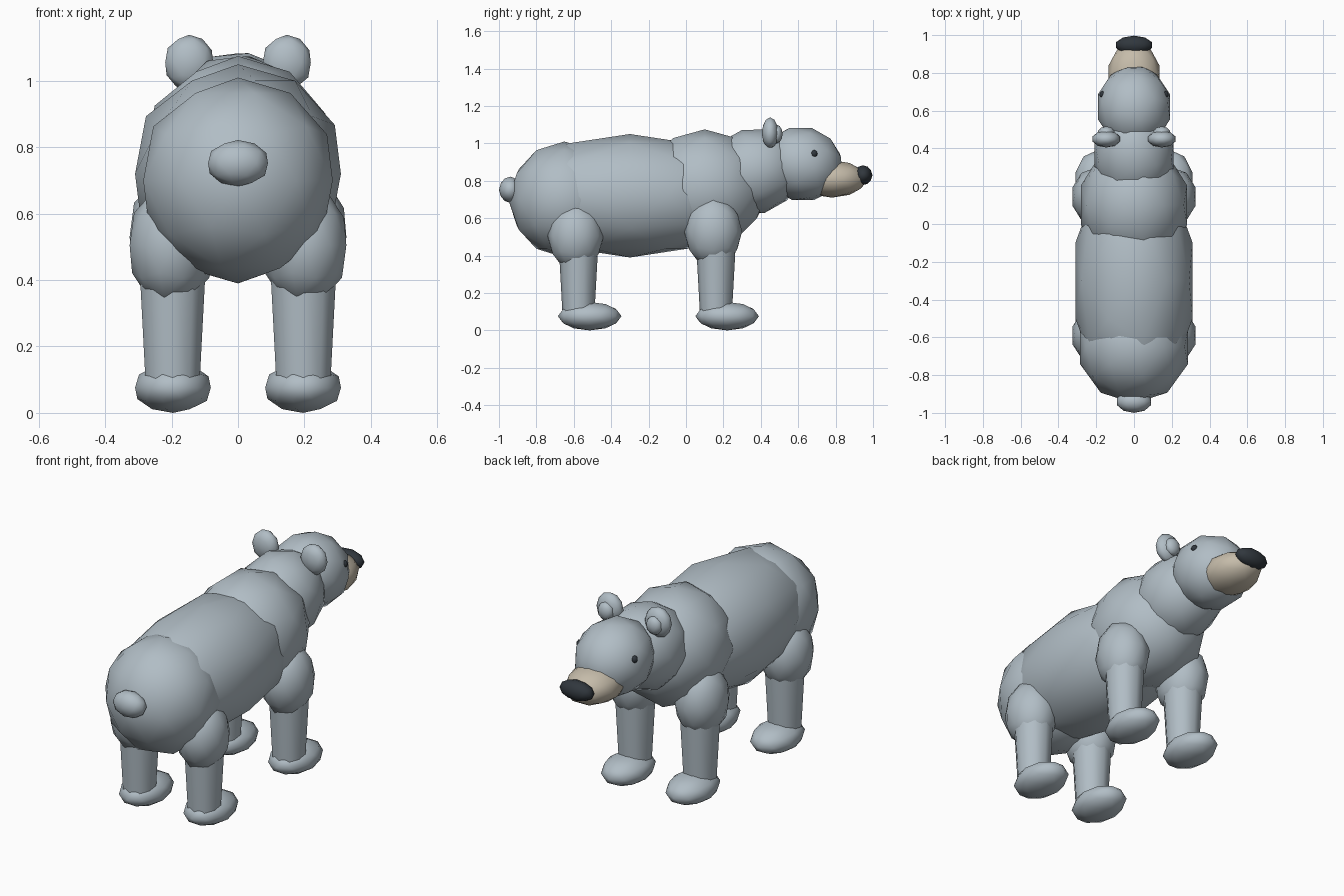
import bpy
from math import radians

cube = bpy.data.objects.get("Cube")
if cube:
    bpy.data.objects.remove(cube, do_unlink=True)


def material(name, color):
    mat = bpy.data.materials.new(name)
    mat.use_nodes = True
    mat.diffuse_color = (*color, 1)
    bsdf = next(n for n in mat.node_tree.nodes if n.type == 'BSDF_PRINCIPLED')
    bsdf.inputs["Base Color"].default_value = (*color, 1)
    bsdf.inputs["Roughness"].default_value = 0.8
    return mat


FUR = material("grey_fur", (0.44, 0.51, 0.56))
TAN = material("tan_muzzle", (0.56, 0.50, 0.40))
DARK = material("dark_nose", (0.03, 0.038, 0.047))


def finish(name, mat):
    obj = bpy.context.object
    obj.name = name
    obj.data.materials.append(mat)
    bpy.ops.object.transform_apply(location=False, rotation=True, scale=True)
    bpy.ops.object.shade_smooth_by_angle(angle=radians(50))
    return obj


def blob(name, center, radii, mat=FUR, tilt=0):
    """Low-poly ellipsoid; positive tilt lifts the forward end."""
    bpy.ops.mesh.primitive_ico_sphere_add(
        subdivisions=2, radius=1, location=center, rotation=(radians(tilt), 0, 0))
    bpy.context.object.scale = radii
    return finish(name, mat)


# Trunk
blob("torso", (0, -0.3, 0.72), (0.326, 0.65, 0.33))
blob("rump", (0, -0.65, 0.7), (0.3, 0.3, 0.31))
blob("chest", (0, 0.1, 0.76), (0.295, 0.34, 0.315))
blob("tail", (0, -0.94, 0.752), (0.095, 0.06, 0.07))

# Neck and head
blob("neck", (0, 0.36, 0.85), (0.22, 0.27, 0.23), tilt=15)
blob("head", (0, 0.62, 0.89), (0.2, 0.225, 0.2), tilt=-15)
blob("muzzle", (0, 0.78, 0.81), (0.142, 0.19, 0.1), TAN)
blob("nose", (0, 0.947, 0.83), (0.1, 0.05, 0.053), DARK)

# Paired parts
for side, s in (("left", 1), ("right", -1)):
    blob(f"{side}_ear", (s * 0.147, 0.45, 1.055), (0.076, 0.045, 0.084))
    blob(f"{side}_inner_ear", (s * 0.147, 0.485, 1.05), (0.045, 0.032, 0.05))
    blob(f"{side}_eye", (s * 0.165, 0.685, 0.945), (0.018, 0.018, 0.02), DARK)

    for end, y, z, ry, rz in (("front", 0.145, 0.53, 0.155, 0.195),
                              ("back", -0.59, 0.505, 0.15, 0.187)):
        blob(f"{side}_{end}_upper_leg", (s * 0.2, y, z), (0.133, ry, rz))
        bpy.ops.mesh.primitive_cone_add(
            vertices=10, radius1=0.085, radius2=0.107, depth=0.4,
            location=(s * 0.197, y + 0.015, 0.28))
        finish(f"{side}_{end}_lower_leg", FUR)
        blob(f"{side}_{end}_paw", (s * 0.196, y + 0.075, 0.076),
             (0.12, 0.17, 0.076))
